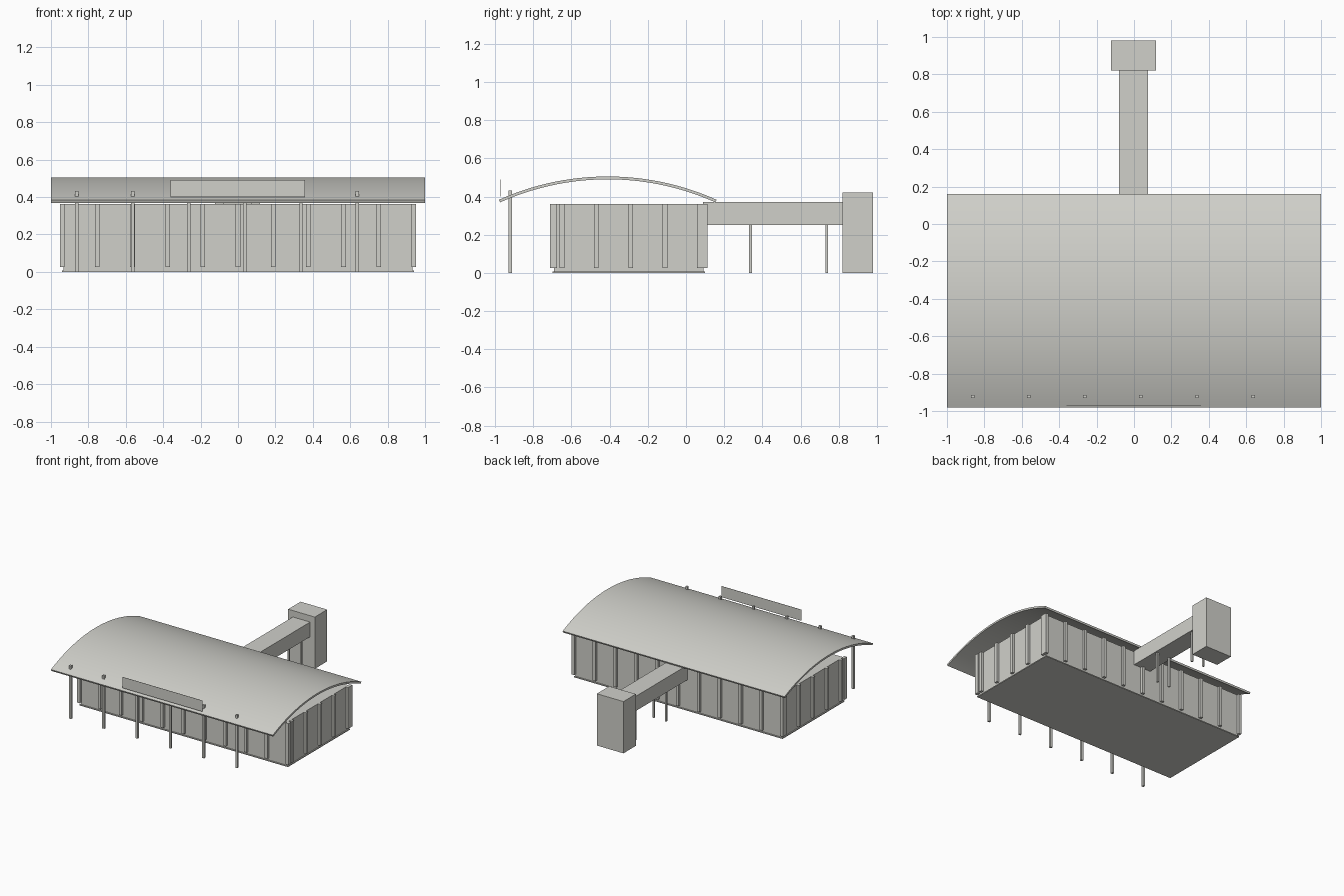
import bpy
import bmesh
import math

cube = bpy.data.objects.get("Cube")
if cube:
    bpy.data.objects.remove(cube, do_unlink=True)

# One flat colour for the whole building
mat = bpy.data.materials.new("pale_concrete")
mat.use_nodes = True
colour = (0.63, 0.63, 0.59, 1.0)
mat.diffuse_color = colour
bsdf = next(n for n in mat.node_tree.nodes if n.type == 'BSDF_PRINCIPLED')
bsdf.inputs["Base Color"].default_value = colour


def make_object(name, bm):
    bmesh.ops.recalc_face_normals(bm, faces=bm.faces[:])
    mesh = bpy.data.meshes.new(name)
    bm.to_mesh(mesh)
    bm.free()
    mesh.materials.append(mat)
    obj = bpy.data.objects.new(name, mesh)
    bpy.context.collection.objects.link(obj)
    return obj


def box(name, x, y, z):
    """Box from (min, max) ranges on each axis."""
    bm = bmesh.new()
    bmesh.ops.create_cube(bm, size=1)
    for v in bm.verts:
        for i, (low, high) in enumerate((x, y, z)):
            v.co[i] = low if v.co[i] < 0 else high
    return make_object(name, bm)


def pillar(name, x, y, z, wx, wy):
    return box(name, (x - wx / 2, x + wx / 2), (y - wy / 2, y + wy / 2), z)


# Hall: thin floor slab and walls
WALL_TOP = 0.362
box("floor_slab", (-0.94, 0.94), (-0.70, 0.10), (0, 0.008))
box("hall_walls", (-0.932, 0.932), (-0.692, 0.092), (0.008, WALL_TOP))

# Pilasters on the long walls
for i in range(11):
    x = -0.94 + i * 0.188
    for side, y in (("front", -0.694), ("back", 0.094)):
        pillar(f"{side}_pilaster_{i + 1}", x, y, (0.025, WALL_TOP), 0.025, 0.036)

# Pilasters on the end walls
for i in range(5):
    y = -0.65 + i * 0.18
    for side, x in (("right", -0.934), ("left", 0.934)):
        pillar(f"{side}_pilaster_{i + 1}", x, y, (0.025, WALL_TOP), 0.036, 0.025)

# Arched roof: an arc profile swept along x
HALF, RISE, PEAK, THICK = 0.57, 0.122, 0.505, 0.015
MID_Y, STEPS = -0.41, 40
radius = (HALF ** 2 + RISE ** 2) / (2 * RISE)
half_angle = math.asin(HALF / radius)


def arc(r):
    for i in range(STEPS + 1):
        a = half_angle * (2 * i / STEPS - 1)
        yield MID_Y + r * math.sin(a), PEAK - radius + r * math.cos(a)


profile = list(arc(radius)) + list(arc(radius - THICK))[::-1]
bm = bmesh.new()
ring = [bm.verts.new((-1, y, z)) for y, z in profile]
face = bm.faces.new(ring)
swept = bmesh.ops.extrude_face_region(bm, geom=[face], use_keep_orig=True)
for v in swept["geom"]:
    if isinstance(v, bmesh.types.BMVert):
        v.co.x = 1
roof = make_object("arched_roof", bm)
bpy.ops.object.select_all(action='DESELECT')
roof.select_set(True)
bpy.context.view_layer.objects.active = roof
bpy.ops.object.shade_smooth_by_angle(angle=math.radians(30))

# Front posts reaching through the roof edge, and the fascia board
for i in range(6):
    pillar(f"front_post_{i + 1}", -0.863 + i * 0.3, -0.922, (0, 0.432), 0.018, 0.018)
box("fascia_board", (-0.362, 0.358), (-0.971, -0.969), (0.40, 0.49))

# Rear walkway on legs, leading to a tower
box("walkway", (-0.08, 0.076), (0.09, 0.82), (0.25, 0.37))
box("rear_tower", (-0.122, 0.118), (0.82, 0.98), (0, 0.422))
for row, y in enumerate((0.338, 0.737)):
    for side, x in (("right", -0.058), ("left", 0.054)):
        pillar(f"{side}_walkway_leg_{row + 1}", x, y, (0, 0.25), 0.014, 0.014)
